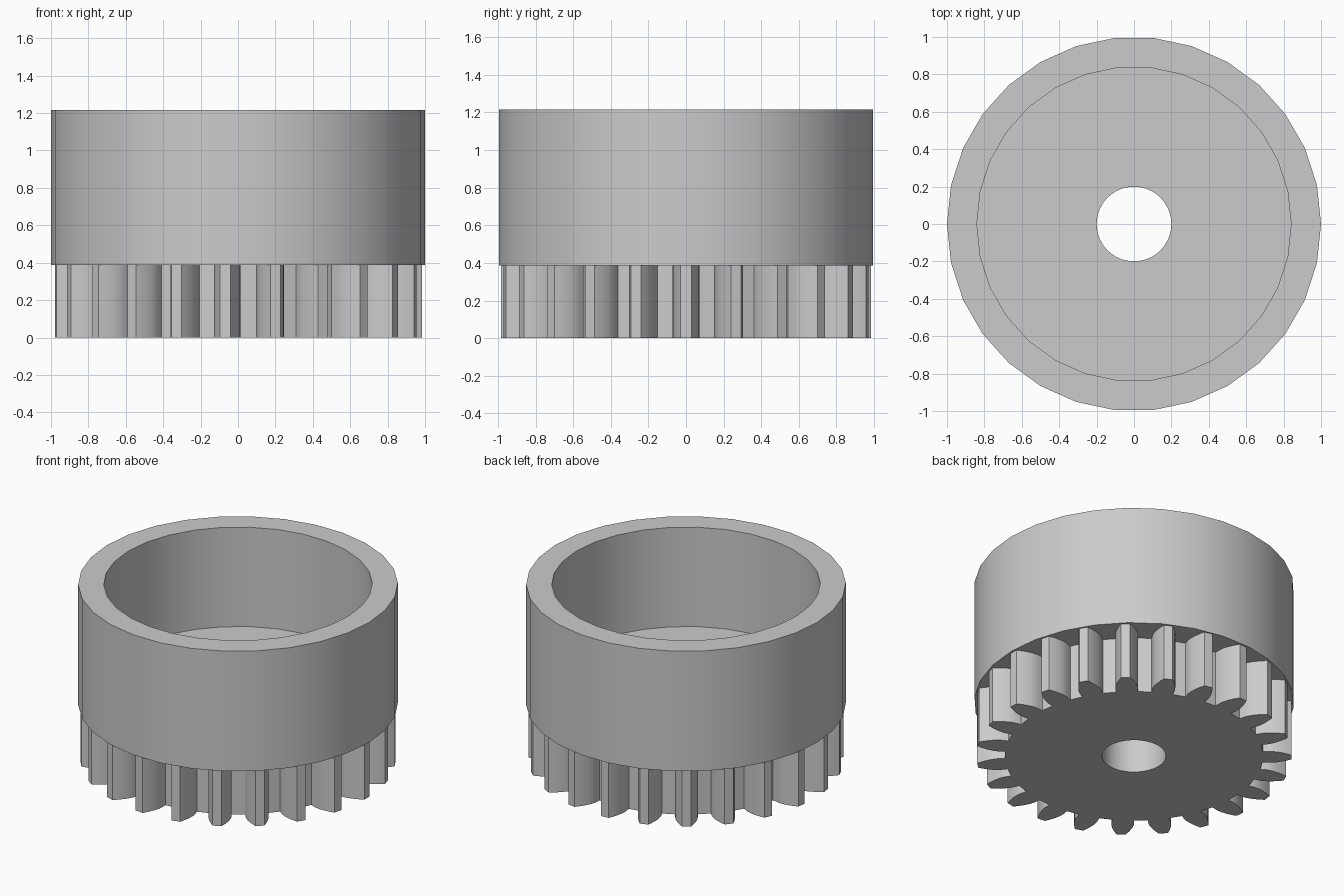
import bpy, bmesh
from math import pi, cos, sin, tan, acos, radians, sqrt

default = bpy.data.objects.get("Cube")
if default:
    bpy.data.objects.remove(default, do_unlink=True)

SIDES = 30
BORE = 0.2
LEDGE = 0.387

grey = bpy.data.materials.new("plain grey")
grey.use_nodes = True
COLOUR = (0.6, 0.6, 0.6, 1)
grey.diffuse_color = COLOUR
grey.node_tree.nodes["Principled BSDF"].inputs["Base Color"].default_value = COLOUR


def ring(bm, radius, z):
    """A circle of vertices around the z axis."""
    return [bm.verts.new((radius * cos(2 * pi * i / SIDES),
                          radius * sin(2 * pi * i / SIDES), z)) for i in range(SIDES)]


def bridge(bm, a, b):
    """Quads between two closed loops of equal length."""
    n = len(a)
    return [bm.faces.new((a[i], a[(i + 1) % n], b[(i + 1) % n], b[i])) for i in range(n)]


def finish(bm, name):
    bmesh.ops.recalc_face_normals(bm, faces=bm.faces)
    mesh = bpy.data.meshes.new(name)
    bm.to_mesh(mesh)
    bm.free()
    mesh.materials.append(grey)
    obj = bpy.data.objects.new(name, mesh)
    bpy.context.collection.objects.link(obj)
    bpy.ops.object.select_all(action='DESELECT')
    obj.select_set(True)
    bpy.context.view_layer.objects.active = obj
    bpy.ops.object.shade_smooth_by_angle(angle=radians(30))
    return obj


# Cup: closed wall profile turned around the axis
profile = [(BORE, LEDGE), (1, LEDGE), (1, 1.216), (0.84, 1.216), (0.84, 0.53), (BORE, 0.53)]
bm = bmesh.new()
rings = [ring(bm, r, z) for r, z in profile]
for k in range(len(rings)):
    bridge(bm, rings[k], rings[(k + 1) % len(rings)])
finish(bm, "cup")

# Gear: involute teeth, first tooth pointing along +x
TEETH = 23
TIP = 0.985
MODULE = TIP / (TEETH / 2 + 1)
PITCH = MODULE * TEETH / 2
ROOT = PITCH - 1.25 * MODULE
PRESSURE = radians(20)
BASE = PITCH * cos(PRESSURE)
STEPS = 6


def half_angle(radius):
    """Half the angular tooth thickness at a radius."""
    a = acos(min(1, BASE / radius))
    return pi / (2 * TEETH) + (tan(PRESSURE) - PRESSURE) - (tan(a) - a)


flank = [(ROOT, half_angle(BASE))]
for s in range(STEPS + 1):
    r = BASE + (TIP - BASE) * s / STEPS
    flank.append((r, half_angle(r)))
tooth = [(r, -a) for r, a in flank] + [(r, a) for r, a in reversed(flank)]
outline = [(r, a + 2 * pi * t / TEETH) for t in range(TEETH) for r, a in tooth]

bm = bmesh.new()
low, high = [[bm.verts.new((r * cos(a), r * sin(a), z)) for r, a in outline]
             for z in (0, LEDGE)]
bridge(bm, low, high)
hole_low, hole_high = ring(bm, BORE, 0), ring(bm, BORE, LEDGE)
bridge(bm, hole_low, hole_high)

# Flat end faces with the bore left open
for outer, inner in ((low, hole_low), (high, hole_high)):
    edges = [bm.edges.get((loop[i - 1], loop[i])) for loop in (outer, inner)
             for i in range(len(loop))]
    bmesh.ops.triangle_fill(bm, edges=edges, use_beauty=True, use_dissolve=False)
finish(bm, "gear")
